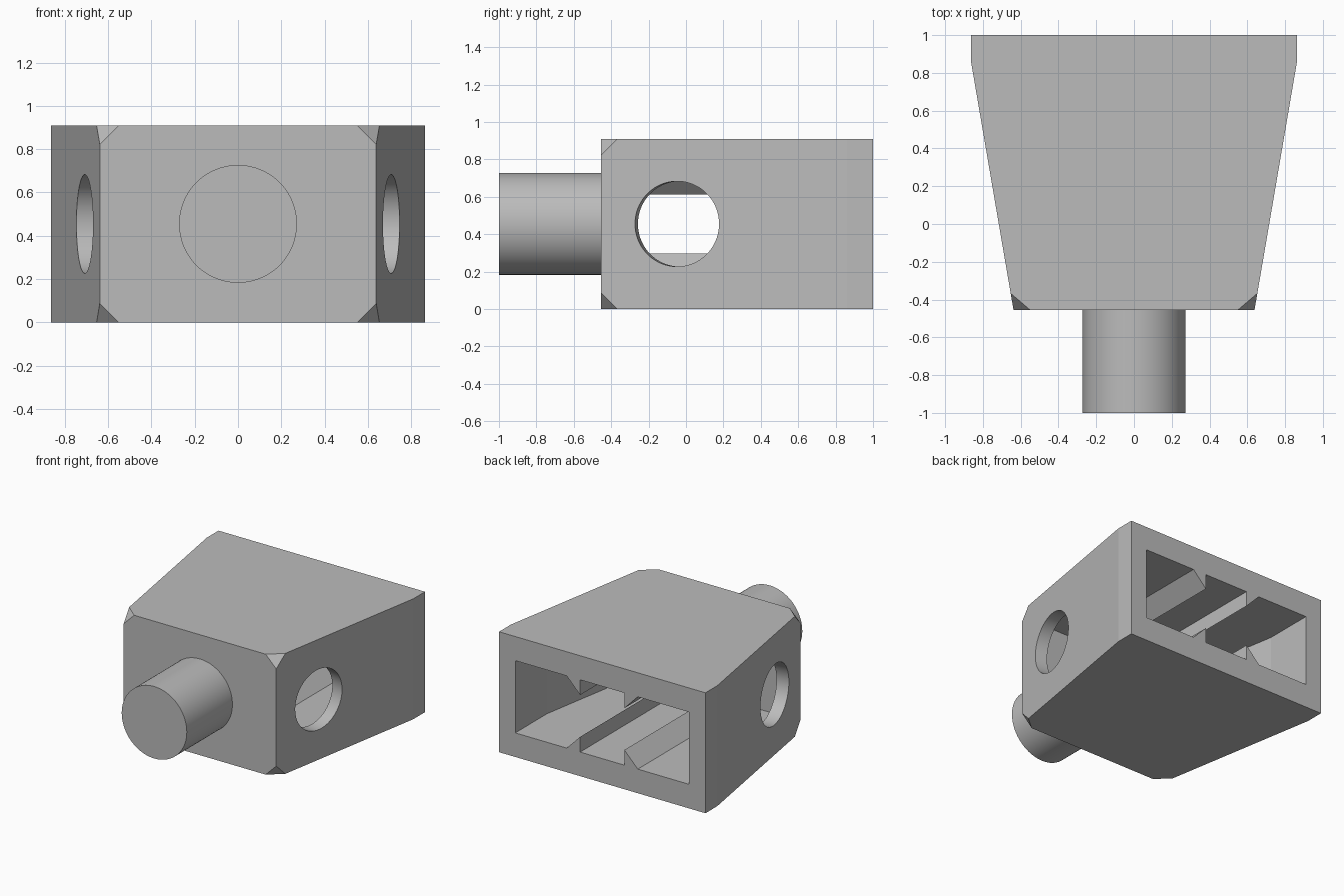
import bpy, bmesh, math
from mathutils import Vector, Matrix

cube = bpy.data.objects.get("Cube")
if cube:
    bpy.data.objects.remove(cube, do_unlink=True)

H = 0.91                 # body height
MID = H / 2
FRONT, BACK, KINK = -0.455, 1.0, 0.86
X_FRONT, X_BACK = 0.638, 0.863
SLOPE = (X_BACK - X_FRONT) / (KINK - FRONT)

grey = bpy.data.materials.new("light grey")
grey.use_nodes = True
COLOUR = (0.5, 0.5, 0.5, 1)
grey.diffuse_color = COLOUR
grey.node_tree.nodes["Principled BSDF"].inputs["Base Color"].default_value = COLOUR


def to_object(name, bm):
    bmesh.ops.recalc_face_normals(bm, faces=bm.faces[:])
    mesh = bpy.data.meshes.new(name)
    bm.to_mesh(mesh)
    bm.free()
    mesh.materials.append(grey)
    ob = bpy.data.objects.new(name, mesh)
    bpy.context.scene.collection.objects.link(ob)
    return ob


def prism(points, offset):
    """Closed polygon pushed along an offset."""
    bm = bmesh.new()
    face = bm.faces.new([bm.verts.new(p) for p in points])
    out = bmesh.ops.extrude_face_region(bm, geom=[face])
    bmesh.ops.translate(bm, vec=offset, verts=[g for g in out["geom"]
                        if isinstance(g, bmesh.types.BMVert)])
    if not any(f.is_valid and set(f.verts) == set(face.verts) for f in bm.faces):
        bm.faces.new(list(face.verts))
    return bm


def plan_prism(half, z0, z1):
    """Symmetric plan outline (half given as x, y) raised from z0 to z1."""
    ring = half + [(-x, y) for x, y in reversed(half)]
    return prism([(x, y, z0) for x, y in ring], (0, 0, z1 - z0))


def cylinder(name, radius, depth, centre, axis):
    bm = bmesh.new()
    turn = Vector((0, 0, 1)).rotation_difference(Vector(axis)).to_matrix().to_4x4()
    bmesh.ops.create_cone(bm, cap_ends=True, segments=96, radius1=radius,
                          radius2=radius, depth=depth,
                          matrix=Matrix.Translation(centre) @ turn)
    return to_object(name, bm)


def cut(target, cutter):
    cutter.hide_render = True
    mod = target.modifiers.new("cut", "BOOLEAN")
    mod.operation, mod.solver, mod.object = "DIFFERENCE", "EXACT", cutter
    bpy.context.view_layer.objects.active = target
    bpy.ops.object.modifier_apply(modifier=mod.name)
    bpy.data.objects.remove(cutter, do_unlink=True)


# Tapered body with the four front corners sliced off
bm = plan_prism([(X_FRONT, FRONT), (X_BACK, KINK), (X_BACK, BACK)], 0, H)
C = 0.088
for sx in (1, -1):
    for top in (0, 1):
        z = H - C if top else C
        a = Vector((sx * (X_FRONT - C), FRONT, top * H))
        b = Vector((sx * (X_FRONT + SLOPE * C), FRONT + C, top * H))
        c = Vector((sx * X_FRONT, FRONT, z))
        normal = (b - a).cross(c - a)
        if normal.dot(Vector((sx * X_FRONT, FRONT, top * H)) - a) < 0:
            normal.negate()
        out = bmesh.ops.bisect_plane(bm, geom=bm.verts[:] + bm.edges[:] + bm.faces[:],
                                     plane_co=a, plane_no=normal, clear_outer=True)
        rim = [g for g in out["geom_cut"] if isinstance(g, bmesh.types.BMEdge)]
        bmesh.ops.edgeloop_fill(bm, edges=rim)
body = to_object("body", bm)

# Hollow open to the back, leaving four wedge ribs on its floor and ceiling
FLOOR, X_IN, IN_KINK, IN_FRONT = 0.182, 0.727, 0.62, -0.273
hollow = to_object("hollow_cutter", plan_prism(
    [(X_IN - SLOPE * (IN_KINK - IN_FRONT), IN_FRONT), (X_IN, IN_KINK), (X_IN, 1.1)],
    FLOOR, H - FLOOR))
for sx in (1, -1):
    for flip in (False, True):
        wedge = [(0.185, 0.1), (0.185, 0.297), (0.377, 0.1)]
        ring = [(sx * x, -0.5, H - z if flip else z) for x, z in wedge]
        cut(hollow, to_object("rib_cutter", prism(ring, (0, 2, 0))))
cut(body, hollow)

# Round holes square to the sloping sides
HOLE_Y = -0.048
for sx in (1, -1):
    centre = (sx * (X_FRONT + SLOPE * (HOLE_Y - FRONT)), HOLE_Y, MID)
    cut(body, cylinder("hole_cutter", 0.228, 0.4, centre, (sx, -SLOPE, 0)))

# Solid round peg on the front
peg = cylinder("peg", 0.272, 0.56, (0, -0.72, MID), (0, 1, 0))

for ob in (body, peg):
    bpy.ops.object.select_all(action="DESELECT")
    ob.select_set(True)
    bpy.context.view_layer.objects.active = ob
    bpy.ops.object.shade_smooth_by_angle(angle=math.radians(8))
